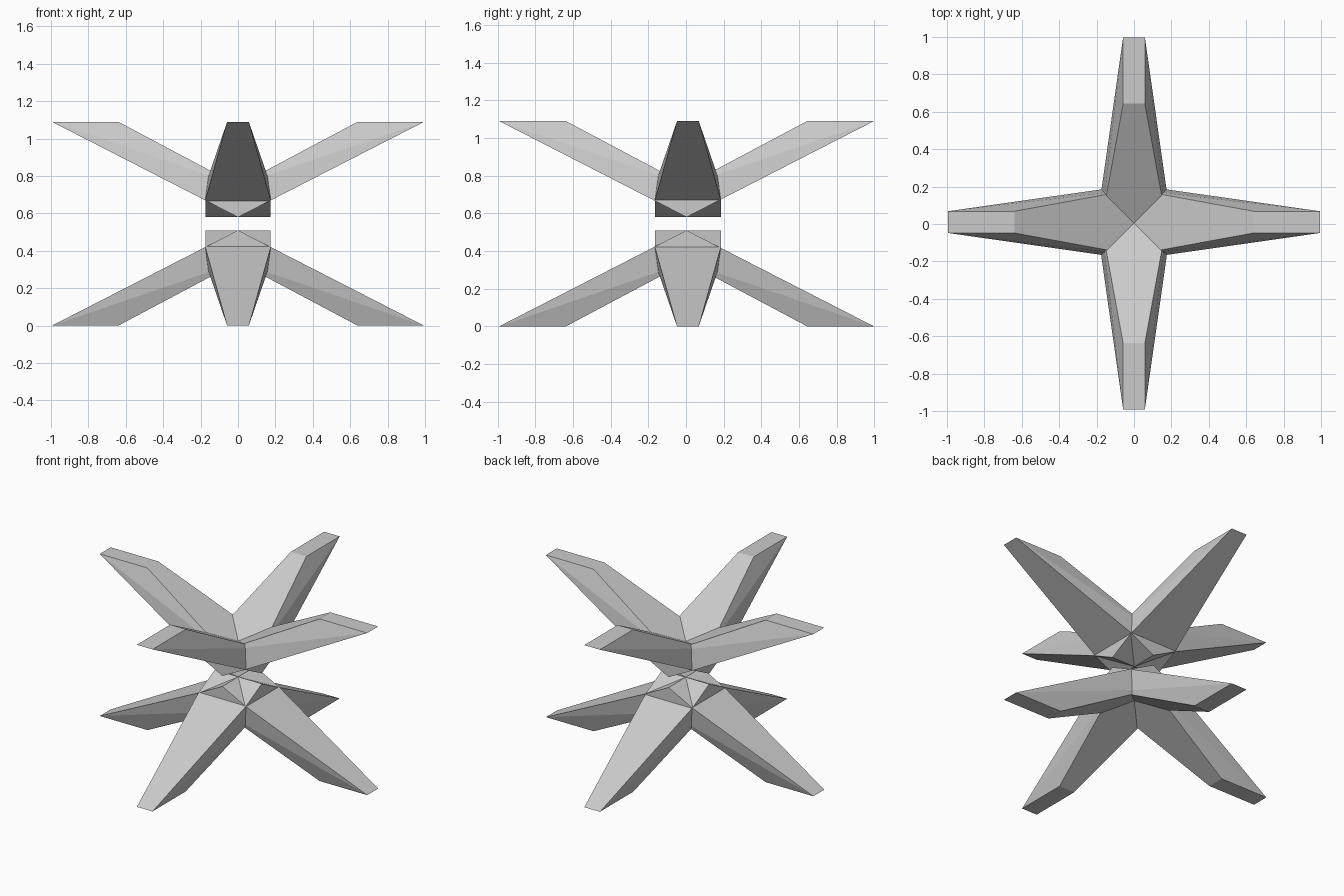
import bpy, bmesh
from mathutils import Matrix, Vector
from math import pi

if "Cube" in bpy.data.objects:
    bpy.data.objects.remove(bpy.data.objects["Cube"])

H = 1.09  # overall height

def make_arm(name, turn, shift, flip):
    """One tapered arm rising outward along +y, then turned, shifted, flipped."""
    bm = bmesh.new()
    # half width, distance from centre, height: three underside rings, two upper rings
    under = [(0.175, 0, 0.58), (0.175, 0.175, 0.67), (0.058, 0.995, H)]
    upper = [(0.175, 0, 0.75), (0.058, 0.64, H)]
    side = {}
    for s in (-1, 1):
        side[s] = [bm.verts.new((s * x, y, z)) for x, y, z in under + upper]
    a, b = side[-1], side[1]
    # underside, horizontal tip, upper face
    for i, j in ((0, 1), (1, 2), (2, 4), (4, 3)):
        bm.faces.new((a[i], a[j], b[j], b[i]))
    # tapered side walls
    for v in (a, b):
        for i, j in ((0, 1), (1, 2), (2, 4)):
            bm.faces.new((v[3], v[i], v[j]))
    bmesh.ops.recalc_face_normals(bm, faces=bm.faces)
    bm.transform(Matrix.Translation(Vector((0, shift, 0))) @ Matrix.Rotation(turn, 4, 'Z'))
    if flip:
        for v in bm.verts:
            v.co.z = H - v.co.z
    bmesh.ops.recalc_face_normals(bm, faces=bm.faces)
    # make sure the normals face outward (tip face is horizontal)
    bm.normal_update()
    tip = max(bm.faces, key=lambda f: f.calc_center_median().xy.length if abs(f.normal.z) > 0.99 else 0)
    if (tip.normal.z > 0) == flip:
        bmesh.ops.reverse_faces(bm, faces=bm.faces)
    me = bpy.data.meshes.new(name)
    bm.to_mesh(me)
    bm.free()
    ob = bpy.data.objects.new(name, me)
    bpy.context.collection.objects.link(ob)

# Upper star points up, lower star is its mirror image
for flip, level in ((False, "upper"), (True, "lower")):
    for k, where in enumerate(("back", "left", "front", "right")):
        make_arm(f"{level}_arm_{where}", k * pi / 2, 0.01 if k % 2 else 0.003, flip)
